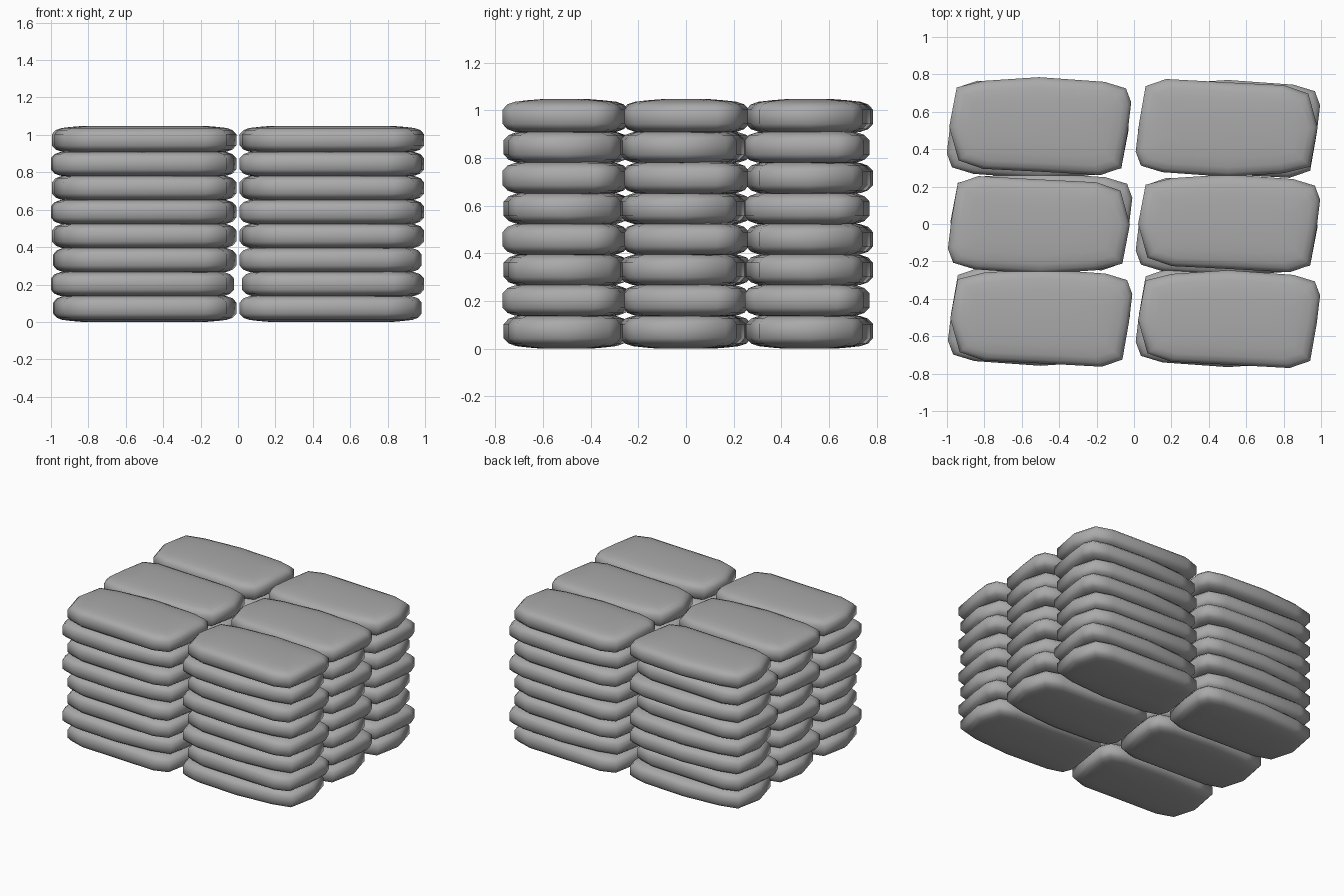
import bpy
import bmesh
import math

cube = bpy.data.objects.get("Cube")
if cube:
    bpy.data.objects.remove(cube, do_unlink=True)

# Plain grey sack cloth
grey = bpy.data.materials.new("sack_grey")
grey.use_nodes = True
colour = (0.4, 0.4, 0.4, 1)
grey.diffuse_color = colour
grey.node_tree.nodes["Principled BSDF"].inputs["Base Color"].default_value = colour

# Sack outline seen from above: one pointed end, one blunt end
OUTLINE = [(-.48, 0), (-.43, -.18), (-.3, -.225), (0, -.24), (.33, -.258), (.44, -.22),
           (.475, -.02), (.493, .13), (.465, .205), (.35, .24), (0, .265), (-.3, .245),
           (-.44, .21)]
# Rounded side profile: height from the middle, inset from the outline
UPPER = [(.03, 0), (.052, .02), (.063, .05), (.069, .1), (.074, .16)]
PROFILE = [(-z, i) for z, i in reversed(UPPER)] + UPPER


def sack_mesh():
    bm = bmesh.new()
    rings = []
    for z, inset in PROFILE:
        sx, sy = 1 - inset / .49, 1 - inset / .255
        rings.append([bm.verts.new((x * sx, y * sy, z)) for x, y in OUTLINE])
    n = len(OUTLINE)
    for low, high in zip(rings, rings[1:]):
        for k in range(n):
            j = (k + 1) % n
            bm.faces.new((low[k], low[j], high[j], high[k]))
    bm.faces.new(rings[-1])
    bm.faces.new(list(reversed(rings[0])))
    for f in bm.faces:
        f.smooth = True
    bmesh.ops.recalc_face_normals(bm, faces=bm.faces)
    mesh = bpy.data.meshes.new("sack")
    bm.to_mesh(mesh)
    bm.free()
    mesh.materials.append(grey)
    return mesh


# Six stacks; each letter is one layer from the ground up, R is turned half round
STACKS = [
    ("front_right", -.502, -.505, "ARAARARA"),
    ("front_left", .502, -.512, "RARARARA"),
    ("middle_right", -.502, -.002, "ARARARAR"),
    ("middle_left", .502, 0, "RARARARA"),
    ("back_right", -.508, .52, "ARAARARA"),
    ("back_left", .502, .517, "RARRARAR"),
]
PITCH = .1285

mesh = sack_mesh()
for name, x, y, turns in STACKS:
    for layer, turn in enumerate(turns):
        sack = bpy.data.objects.new(f"{name}_sack_{layer + 1}", mesh)
        shift = 0 if turn == turns[-1] else .012
        sack.location = (x, y - math.copysign(shift, y), .074 + layer * PITCH)
        sack.rotation_euler.z = math.pi if turn == "R" else 0
        bpy.context.collection.objects.link(sack)
